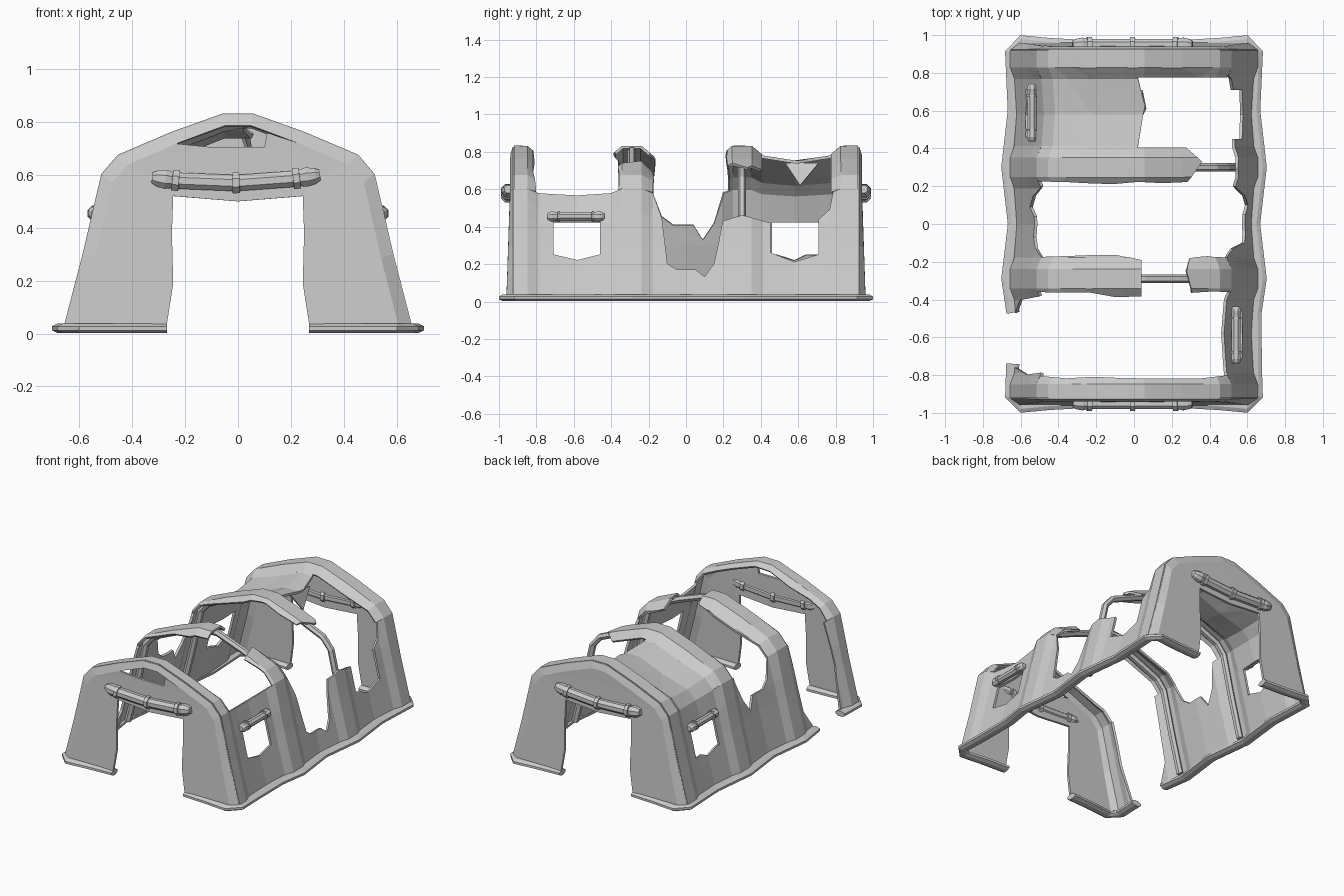
import bpy, bmesh, random
from math import sin, cos, pi
from mathutils import Vector

if "Cube" in bpy.data.objects:
    bpy.data.objects.remove(bpy.data.objects["Cube"])

random.seed(4)
RIBS = [-.9, -.29, .3, .88]
OUTER = [(.65, .03), (.58, .3), (.51, .6), (.45, .67), (.25, .755), (.055, .825)]  # arch outline


def finish(name, bm, thick=0):
    bmesh.ops.recalc_face_normals(bm, faces=bm.faces[:])
    me = bpy.data.meshes.new(name)
    bm.to_mesh(me)
    bm.free()
    ob = bpy.data.objects.new(name, me)
    bpy.context.collection.objects.link(ob)
    if thick:
        m = ob.modifiers.new("cloth", 'SOLIDIFY')
        m.thickness, m.offset = thick, 0


def interp(v, table):
    if v <= table[0][0]:
        return table[0][1]
    for (a, p), (b, q) in zip(table, table[1:]):
        if v <= b:
            return p + (q - p) * (v - a) / (b - a)
    return table[-1][1]


def sag(y):
    return interp(min(abs(y - r) for r in RIBS), [(.05, 0), (.11, .65), (.29, 1)])


# Cloth is cut flat: s is x on the roof, then runs down the wall (z = 1.1 - |s|)
def cloth(s, y):
    a, w, g = abs(s), sag(y), (1 if s > 0 else -1)
    if a <= .5:
        x = a * 1.02 * (1 - .08 * w)
        z = interp(a * 1.02, OUTER[:1:-1] + OUTER[2:3]) - w * interp(a, [(.25, .08), (.5, .035)])
    else:
        z = 1.1 - a
        x = interp(z, [(p[1], p[0]) for p in OUTER[:3]]) - w * interp(z, [(.4, .035), (.6, .041)])
        z -= .035 * w * max(0, (z - .42) / .18)
    return Vector((g * x, y, z))


def add_face(bm, pts):
    f = bm.faces.new([bm.verts.new(p) for p in pts])
    f.normal_update()
    return f


skin = bmesh.new()


def wall(g, y0, y1, top):
    pts = [(y0, .03), (y1, .03)] + top
    add_face(skin, [(g * (1.1 - z), y, 0) for y, z in pts])


def remnant(x0, x1, y0, y1, rag0=.02, rag1=.02, tear=0):
    """Roof strip with torn y edges; tear gives the raggedness of the x1 end."""
    n = max(2, int(abs(x1 - x0) / .13))
    xs = [x0 + (x1 - x0) * k / n for k in range(n + 1)]
    low = [(x, y0 + random.uniform(-rag0, rag0), 0) for x in xs]
    high = [(x, y1 + random.uniform(-rag1, rag1), 0) for x in xs]
    tip = [(x1 + tear, y0 + (y1 - y0) * .6, 0)] if tear else []
    add_face(skin, low + tip + high[::-1])


# Right wall: whole at the front, big notch in the middle, open window at the back
wall(1, -.92, -.1, [(-.1, .2), (-.13, .45), (-.18, .6), (-.92, .6)])
wall(1, -.1, .3, [(.3, .46), (.2, .43), (.15, .2), (.1, .13), (.05, .17), (-.05, .17), (-.1, .2)])
wall(1, .3, .92, [(.92, .6), (.79, .6), (.77, .5), (.71, .44), (.71, .25), (.58, .21), (.45, .26), (.45, .42),
                  (.3, .46)])
# Left wall: torn away in the front bay, shallower notch in the middle
wall(-1, -.92, -.76, [(-.8, .3), (-.79, .6), (-.92, .6)])
wall(-1, -.47, .92, [(.92, .6), (.2, .6), (.15, .42), (.09, .33), (.04, .41), (-.07, .41), (-.13, .46),
                     (-.18, .6), (-.38, .6), (-.4, .15)])
# Roof remnants over the arches
remnant(-.5, .5, -.92, -.815, 0, .012)
remnant(-.5, .04, -.37, -.18)
remnant(.5, .3, -.36, -.17, tear=-.03)
remnant(-.5, .28, .22, .4, .01, 0, .07)
remnant(-.5, .02, .4, .78, 0, 0, .04)
remnant(-.5, .5, .78, .92, 0, 0)

bmesh.ops.triangulate(skin, faces=skin.faces[:], ngon_method='EAR_CLIP')
WIN_S, WIN_Y = (.675, .85), (.46, .71)
cuts = [((g * s, 0, 0), (1, 0, 0)) for s in (0, .054, .245, .441, .5, .8) + WIN_S for g in (1, -1)]
rows = [r + d for r in RIBS for d in (-.11, -.05, .05, .11)] + [0, .58, -.58]
rows += [g * y for y in WIN_Y for g in (1, -1)]
cuts += [((0, y, 0), (0, 1, 0)) for y in rows]
for co, no in cuts:
    bmesh.ops.bisect_plane(skin, geom=skin.verts[:] + skin.edges[:] + skin.faces[:],
                           plane_co=co, plane_no=no, dist=1e-5)
# Windows: right wall in the front bay, left wall in the back bay
hole = []
for f in skin.faces:
    c = f.calc_center_median()
    if c.x * c.y < 0 and WIN_S[0] < abs(c.x) < WIN_S[1] and WIN_Y[0] < abs(c.y) < WIN_Y[1]:
        hole.append(f)
bmesh.ops.delete(skin, geom=hole, context='FACES')
for v in skin.verts:
    sill = .03 if abs(abs(v.co.x) - WIN_S[1]) < .001 and abs(abs(v.co.y) - .58) < .001 else 0
    v.co = cloth(v.co.x + (sill if v.co.x > 0 else -sill), v.co.y)
bmesh.ops.remove_doubles(skin, verts=skin.verts[:], dist=.0005)
finish("tent_cloth", skin, .016)

# Torn flap hanging from the rear roof
bm = bmesh.new()
add_face(bm, [(.02, .53, .74), (.04, .71, .74), (.06, .61, .62)])
finish("torn_flap", bm, .012)

# End walls: chamfer strip, door legs, header and gable
INNER = [(x * .93, z * .95 if z > .1 else z) for x, z in OUTER]
LEG = INNER[:4] + [(.3, .6), (.245, .52), (.25, .38), (.245, .19), (.27, .03)]
HEADER = [(0, .5), LEG[5], LEG[4], INNER[3], (.1, .705), (0, .705)]
GABLE = HEADER[:2:-1] + INNER[4:] + [(0, .785)]


def end_wall(name, sy, hole):
    bm = bmesh.new()

    def flat_y(z):  # the end wall leans in slightly towards the top
        return sy * interp(z, [(.03, .952), (.6, .932)])

    for g in (1, -1):
        o = [(g * x, sy * .918, z) for x, z in OUTER + [(0, .825)]]
        i = [(g * x, flat_y(z), z) for x, z in INNER + [(0, .785)]]
        for k in range(6):
            add_face(bm, [o[k], o[k + 1], i[k + 1], i[k]])
        gable = GABLE
        if hole:  # opening under the ridge, wider on the left
            gable = GABLE[1:4] + ([(.11, .76)] if g > 0 else [])
        for flat in (LEG, HEADER, gable):
            add_face(bm, [(g * x, flat_y(z), z) for x, z in flat])
    bmesh.ops.remove_doubles(bm, verts=bm.verts[:], dist=.0005)
    finish(name, bm, .016)


end_wall("front_end_wall", -1, True)
end_wall("back_end_wall", 1, False)


def tube(name, pts, radii, w=1, h=1, ref=(0, 0, 1), n=8):
    pts, ref = [Vector(p) for p in pts], Vector(ref)
    bm = bmesh.new()
    rings = []
    for k, p in enumerate(pts):
        t = (pts[min(k + 1, len(pts) - 1)] - pts[max(k - 1, 0)]).normalized()
        side = t.cross(ref).normalized()
        up = side.cross(t)
        rings.append([bm.verts.new(p + radii[k] * (side * w * cos(a) + up * h * sin(a)))
                      for a in [2 * pi * (j + .5) / n for j in range(n)]])
    for a, b in zip(rings, rings[1:]):
        for j in range(n):
            bm.faces.new((a[j], a[j - 1], b[j - 1], b[j]))
    bm.faces.new(rings[0])
    bm.faces.new(rings[-1][::-1])
    finish(name, bm)


# Ground skirt around the base, bulging at each arch
def skirt(name, g, ys, front, back):
    corner = [(.27, .94), (.45, .95), (.595, .965)]
    pts = [(x, -y) for x, y in corner] if front else []
    pts += [(.668 - .035 * sag(y) - (.02 if abs(y) > .8 else 0), y) for y in ys]
    pts += corner[::-1] if back else []
    tube(name, [(g * x, y, .02) for x, y in pts], [.036] * len(pts), 1.05, .55)


YS = [-.91, -.74, -.47, -.29, 0, .3, .6, .91]
skirt("skirt_right", 1, YS, True, True)
skirt("skirt_left_front", -1, YS[:2], True, False)
skirt("skirt_left_back", -1, YS[2:], False, True)

# Bare pole arches under the two middle ribs
half = [(x * .96, z * .975) for x, z in OUTER]
arch = half + [(-x, z) for x, z in half[::-1]]
for name, y in (("pole_arch_front", RIBS[1]), ("pole_arch_back", RIBS[2])):
    tube(name, [(x, y, z) for x, z in arch], [.022] * len(arch), ref=(0, 1, 0), n=6)


# Rolled-up door and window covers with straps
def roll(name, a, b, r, straps, dip=0):
    taper = [(0, .6), (.03, .9), (.08, 1.1), (.12, 1)]
    prof = [p for p in taper if p[0] < straps[0] - .03]
    for s in straps:
        prof += [(s + d, k) for d, k in ((-.021, .92), (-.02, 1.18), (.02, 1.18), (.021, .92))]
    prof += [(1 - t, k) for t, k in taper[:3][::-1]]
    a, b = Vector(a), Vector(b)
    tube(name, [a.lerp(b, t) - Vector((0, 0, dip * 4 * t * (1 - t))) for t, _ in prof], [r * k for _, k in prof])


for name, y in (("front_door_roll", -.95), ("back_door_roll", .95)):
    roll(name, (-.325, y, .59), (.31, y, .6), .036, (.14, .5, .86), .025)
for name, g in (("right_window_roll", 1), ("left_window_roll", -1)):
    roll(name, (g * .54, g * -.74, .455), (g * .54, g * -.437, .455), .027, (.2, .8))
